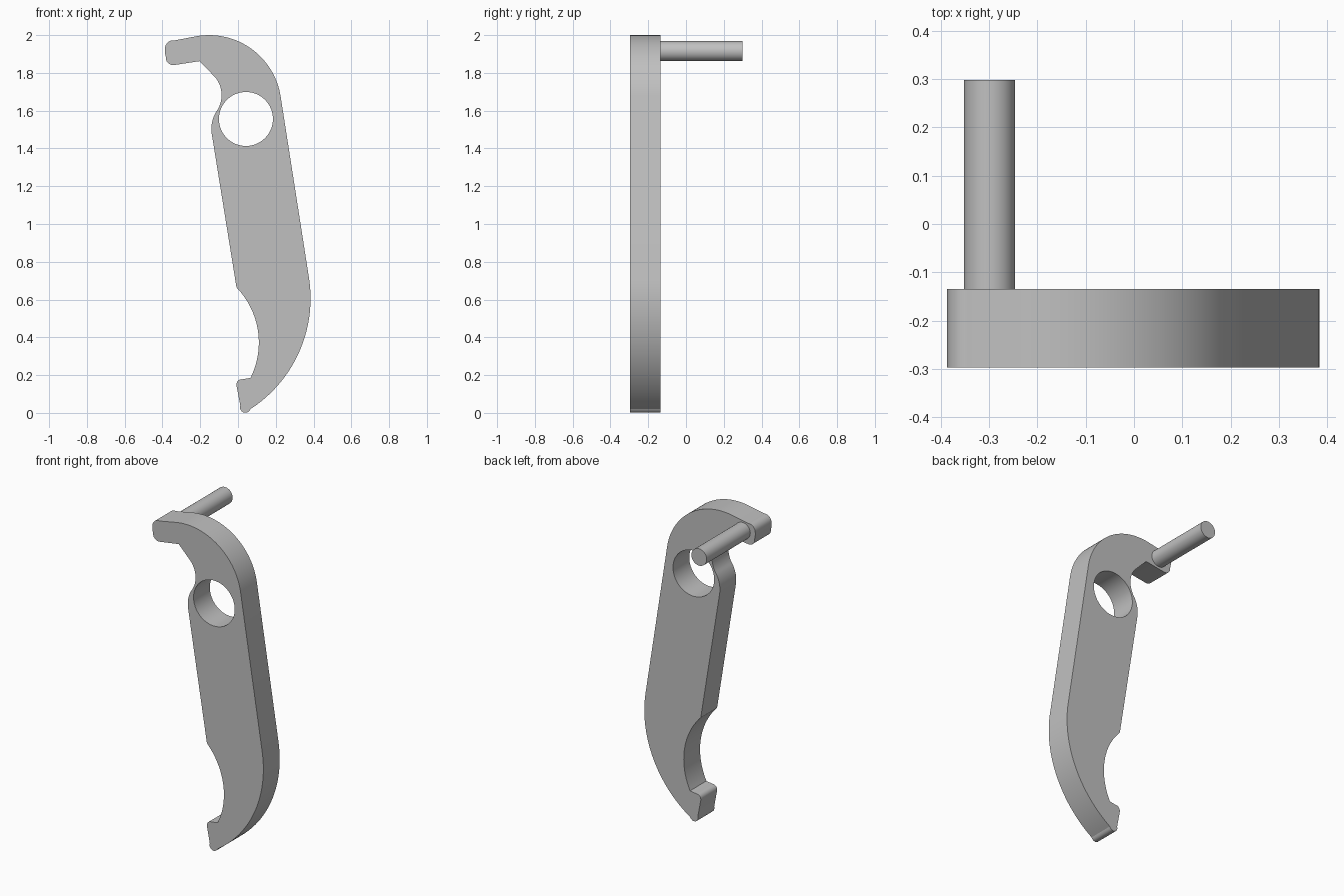
import bpy, bmesh, math
from mathutils import Vector, Matrix

if "Cube" in bpy.data.objects:
    bpy.data.objects.remove(bpy.data.objects["Cube"], do_unlink=True)

grey = bpy.data.materials.new("light grey")
grey.use_nodes = True
grey.diffuse_color = (0.53, 0.53, 0.53, 1)
grey.node_tree.nodes["Principled BSDF"].inputs["Base Color"].default_value = grey.diffuse_color

FRONT, BACK, PIN_END = -0.297, -0.135, 0.298


def arc(a, mid, b, steps):
    """Points on the circle through a, mid and b, from a to b."""
    a, mid, b = Vector(a), Vector(mid), Vector(b)
    u, v = mid - a, b - a
    d = 2 * u.cross(v)
    centre = a + Vector((v.y * u.length_squared - u.y * v.length_squared,
                         u.x * v.length_squared - v.x * u.length_squared)) / d
    r = (a - centre).length
    start = math.atan2(*(a - centre).yx)
    sweep = (math.atan2(*(b - centre).yx) - start) % math.tau
    if d < 0:
        sweep -= math.tau
    return [centre + r * Vector((math.cos(start + sweep * i / steps),
                                 math.sin(start + sweep * i / steps)))
            for i in range(steps + 1)]


def finish(bm, name):
    bmesh.ops.recalc_face_normals(bm, faces=bm.faces)
    mesh = bpy.data.meshes.new(name)
    bm.to_mesh(mesh)
    bm.free()
    mesh.materials.append(grey)
    obj = bpy.data.objects.new(name, mesh)
    bpy.context.collection.objects.link(obj)
    bpy.ops.object.select_all(action="DESELECT")
    obj.select_set(True)
    bpy.context.view_layer.objects.active = obj
    bpy.ops.object.shade_smooth_by_angle(angle=math.radians(25))


# Lever outline, clockwise; straight edges join consecutive arcs
arcs = [
    ((-0.382, 1.885), (-0.387, 1.91), (-0.385, 1.94), 4),     # hook end
    ((-0.385, 1.94), (-0.370, 1.963), (-0.335, 1.972), 8),    # hook upper corner
    ((-0.22, 1.994), (0.105, 1.90), (0.225, 1.68), 32),       # shoulder
    ((0.376, 0.713), (0.325, 0.325), (0.066, 0.02), 40),      # outer belly
    ((0.066, 0.02), (0.036, 0.001), (0.012, 0.04), 8),        # toe
    ((-0.008, 0.145), (0.0, 0.17), (0.024, 0.178), 8),        # toe upper corner
    ((0.066, 0.185), (0.11, 0.36), (-0.008, 0.664), 32),      # lower scoop
    ((-0.14, 1.484), (-0.136, 1.545), (-0.108, 1.606), 12),   # bulge by the hole
    ((-0.108, 1.606), (-0.087, 1.685), (-0.119, 1.775), 16),  # upper scoop
    ((-0.204, 1.862), (-0.272, 1.8515), (-0.341, 1.841), 1),  # hook underside
    ((-0.341, 1.841), (-0.369, 1.851), (-0.382, 1.885), 8),   # hook lower corner
]
outline = []
for a, mid, b, steps in arcs:
    if steps == 1:
        points = [Vector(a), Vector(b)]
    else:
        points = arc(a, mid, b, steps)
    outline += [p for i, p in enumerate(points)
                if i or not outline or (p - outline[-1]).length > 1e-4]
if (outline[0] - outline[-1]).length < 1e-4:
    outline.pop()

# Round pivot hole
hole = [Vector((0.042 + 0.143 * math.cos(t * math.tau / 64),
                1.556 + 0.143 * math.sin(t * math.tau / 64))) for t in range(64)]

# Lever plate: fill between outline and hole, then thicken
bm = bmesh.new()
edges = []
for loop in (outline, hole):
    verts = [bm.verts.new((p.x, FRONT, p.y)) for p in loop]
    edges += [bm.edges.new((v, verts[i - 1])) for i, v in enumerate(verts)]
bmesh.ops.triangle_fill(bm, edges=edges, use_beauty=True, normal=(0, -1, 0))
result = bmesh.ops.extrude_face_region(bm, geom=bm.faces[:], use_keep_orig=True)
moved = [g for g in result["geom"] if isinstance(g, bmesh.types.BMVert)]
bmesh.ops.translate(bm, verts=moved, vec=(0, BACK - FRONT, 0))
finish(bm, "lever_plate")

# Pin standing out from the back of the hook
bm = bmesh.new()
place = Matrix.Translation((-0.299, (BACK + PIN_END) / 2, 1.915)) @ Matrix.Rotation(math.pi / 2, 4, "X")
bmesh.ops.create_cone(bm, cap_ends=True, segments=48, radius1=0.053, radius2=0.053,
                      depth=PIN_END - BACK, matrix=place)
finish(bm, "hook_pin")
